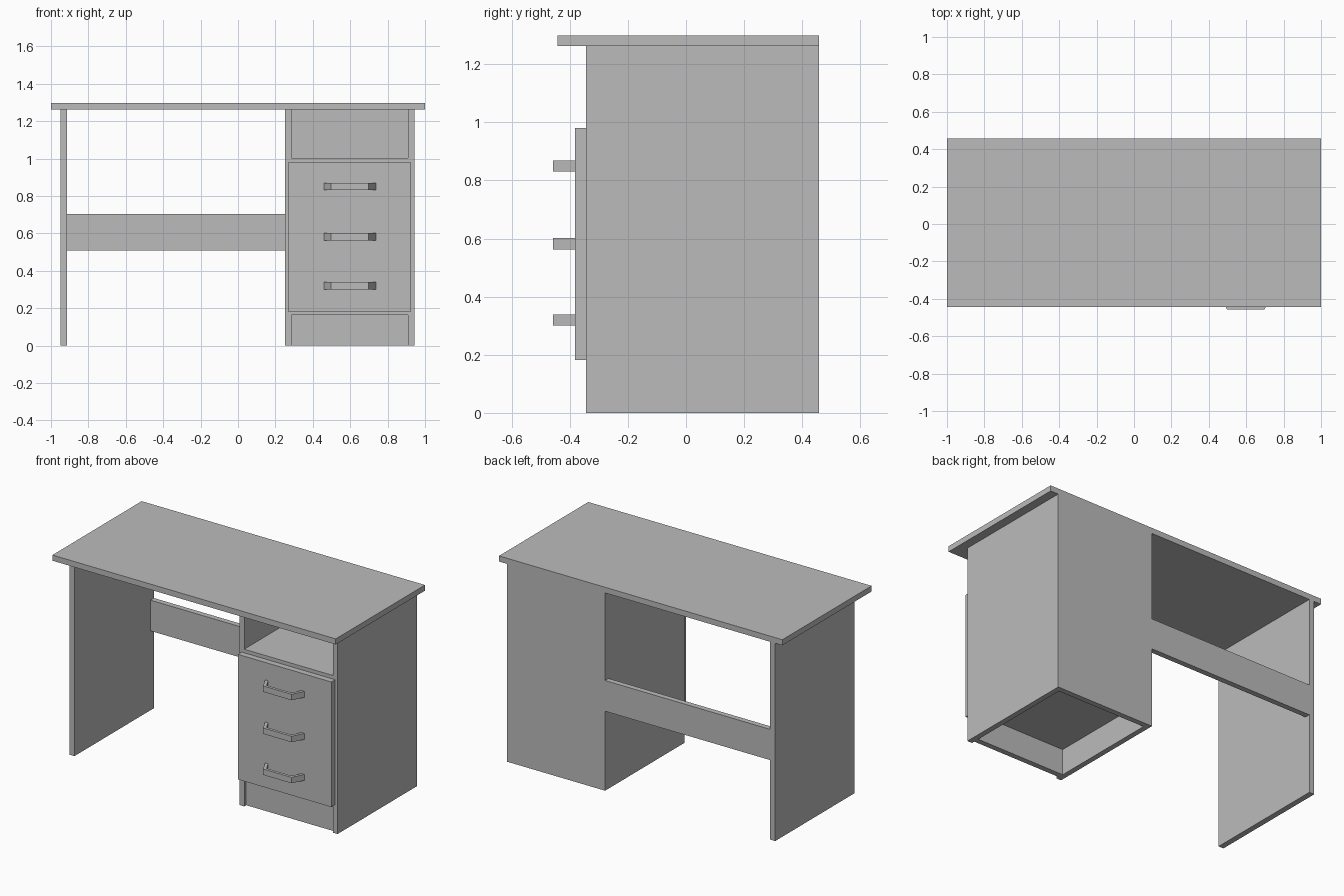
import bpy
import bmesh

cube = bpy.data.objects.get("Cube")
if cube:
    bpy.data.objects.remove(cube, do_unlink=True)

# One plain grey finish for the whole desk
grey = bpy.data.materials.new("plain grey")
grey.use_nodes = True
grey.diffuse_color = (0.5, 0.5, 0.5, 1)
grey.node_tree.nodes["Principled BSDF"].inputs["Base Color"].default_value = (0.5, 0.5, 0.5, 1)


def prism(name, outline, z0, z1):
    """Extrude a flat xy outline from z0 up to z1."""
    bm = bmesh.new()
    base = bm.faces.new([bm.verts.new((x, y, z0)) for x, y in outline])
    top = bmesh.ops.extrude_face_region(bm, geom=[base])["geom"]
    for v in top:
        if isinstance(v, bmesh.types.BMVert):
            v.co.z = z1
    bmesh.ops.recalc_face_normals(bm, faces=bm.faces)
    mesh = bpy.data.meshes.new(name)
    bm.to_mesh(mesh)
    bm.free()
    mesh.materials.append(grey)
    obj = bpy.data.objects.new(name, mesh)
    bpy.context.collection.objects.link(obj)
    return obj


def board(name, x, y, z):
    """Rectangular board given as (min, max) on each axis."""
    return prism(name, [(x[0], y[0]), (x[1], y[0]), (x[1], y[1]), (x[0], y[1])], *z)


FRONT, BACK, INNER_BACK = -0.344, 0.457, 0.422
UNDER = 1.262                       # underside of the desktop
CAB_L, CAB_R, T = 0.251, 0.944, 0.034
inside = (CAB_L + T, CAB_R - T)

# Desktop, side leg and brace
board("desktop", (-1, 1), (-0.443, BACK), (UNDER, 1.298))
board("leg_panel", (-0.95, -0.914), (FRONT, BACK), (0, UNDER))
board("back_brace", (-0.914, CAB_L), (INNER_BACK, BACK), (0.507, 0.703))

# Cabinet carcass
board("cabinet_inner_side", (CAB_L, inside[0]), (FRONT, INNER_BACK), (0, UNDER))
board("cabinet_outer_side", (inside[1], CAB_R), (FRONT, INNER_BACK), (0, UNDER))
board("cabinet_back", (CAB_L, CAB_R), (INNER_BACK, BACK), (0, UNDER))
board("cabinet_shelf", inside, (FRONT, INNER_BACK), (0.967, 1.003))
board("cabinet_floor", inside, (FRONT, INNER_BACK), (0.164, 0.2))
board("plinth", inside, (FRONT + 0.02, FRONT + 0.055), (0, 0.164))

# Drawer front
PLATE = -0.382
board("drawer_front", (0.267, 0.926), (PLATE, FRONT), (0.182, 0.98))

# Splayed bar handles, mirrored about the drawer centre
half = [(0.139, PLATE), (0.1, -0.457)]
inner = [(0.088, -0.439), (0.117, PLATE)]
right = half + [(-x, y) for x, y in reversed(half)]
outline = right + [(-x, y) for x, y in reversed(inner)] + inner
centre = (CAB_L + CAB_R) / 2
for name, z in (("lower", 0.32), ("middle", 0.582), ("upper", 0.85)):
    prism(name + "_handle", [(centre + x, y) for x, y in outline], z - 0.019, z + 0.019)
